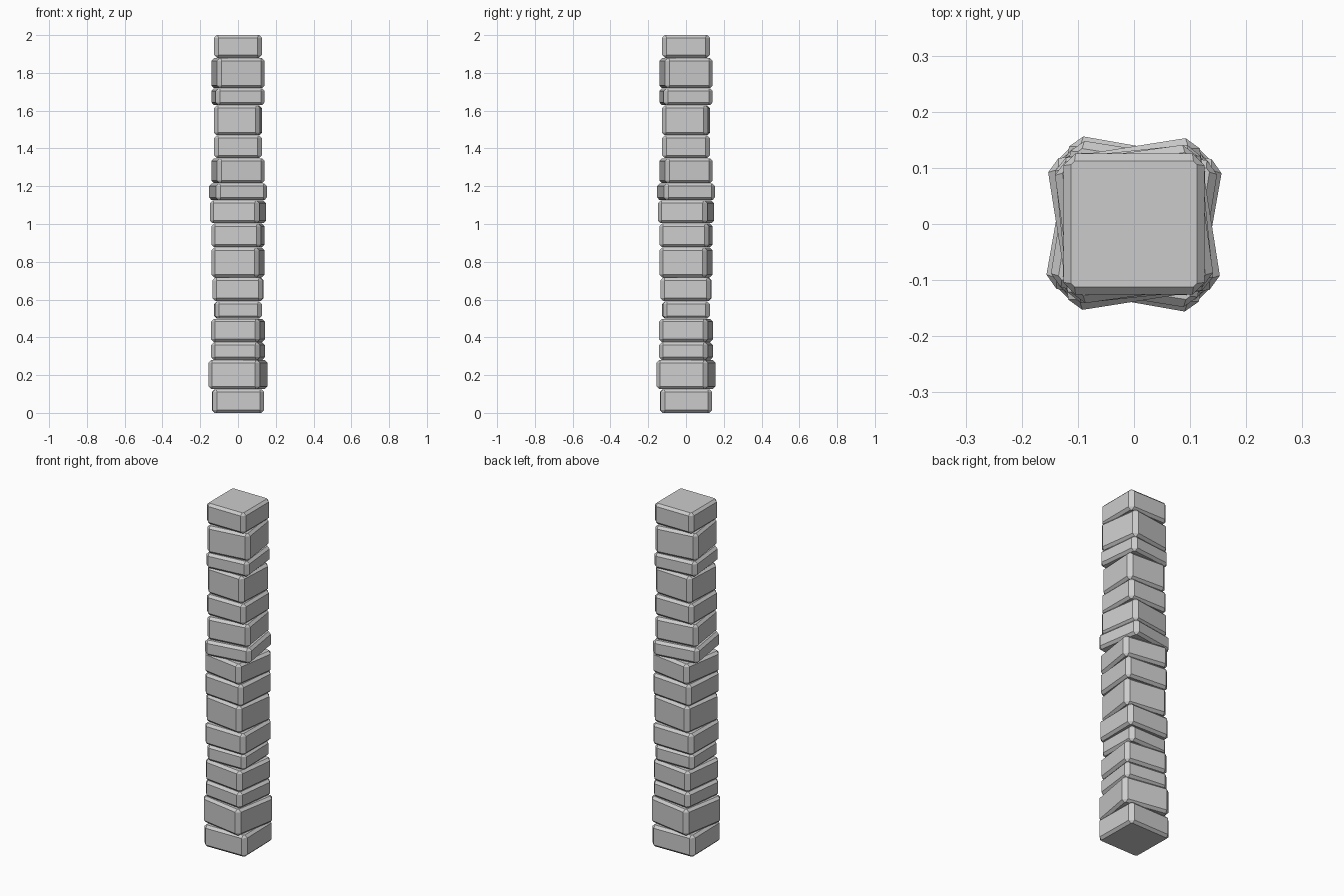
import bpy, bmesh
from math import sin, cos, radians

if "Cube" in bpy.data.objects:
    bpy.data.objects.remove(bpy.data.objects["Cube"])

CORNER = 0.022   # vertical corner chamfer
INSET = 0.014    # top and bottom edge bevel
GAP = 0.002      # joint between stones

# (top height, half extent seen from the front, twist in degrees)
STONES = [
    (0.127, 0.138, 1), (0.281, 0.156, -10), (0.376, 0.142, -7), (0.500, 0.142, -7),
    (0.593, 0.126, 1), (0.718, 0.135, -1), (0.877, 0.141, -8), (1.004, 0.141, -5),
    (1.126, 0.148, -9), (1.216, 0.153, 9), (1.349, 0.141, 8), (1.470, 0.126, 0),
    (1.630, 0.127, -3), (1.720, 0.141, 6), (1.880, 0.141, 8), (2.000, 0.126, 0),
]


def ring(bm, half, cut, z):
    """Square with cut corners."""
    b = half - cut
    pts = [(half, -b), (half, b), (b, half), (-b, half),
           (-half, b), (-half, -b), (-b, -half), (b, -half)]
    return [bm.verts.new((x, y, z)) for x, y in pts]


def stone(name, z0, z1, half, twist):
    """Block with every edge chamfered."""
    bm = bmesh.new()
    rings = [ring(bm, half - INSET, 0.006, z0),
             ring(bm, half, CORNER, z0 + INSET),
             ring(bm, half, CORNER, z1 - INSET),
             ring(bm, half - INSET, 0.006, z1)]
    for low, high in zip(rings, rings[1:]):
        for i in range(8):
            j = (i + 1) % 8
            bm.faces.new((low[i], low[j], high[j], high[i]))
    bm.faces.new(rings[0][::-1])
    bm.faces.new(rings[-1])
    mesh = bpy.data.meshes.new(name)
    bm.to_mesh(mesh)
    bm.free()
    obj = bpy.data.objects.new(name, mesh)
    obj.rotation_euler.z = radians(twist)
    bpy.context.collection.objects.link(obj)


# Stack the twisted stones into a pillar
bottom = 0.0
for n, (top, extent, twist) in enumerate(STONES, 1):
    a = abs(radians(twist))
    half = (extent + CORNER * sin(a)) / (cos(a) + sin(a))
    last = n == len(STONES)
    stone(f"pillar_stone_{n:02d}", bottom, top if last else top - GAP, half, twist)
    bottom = top
